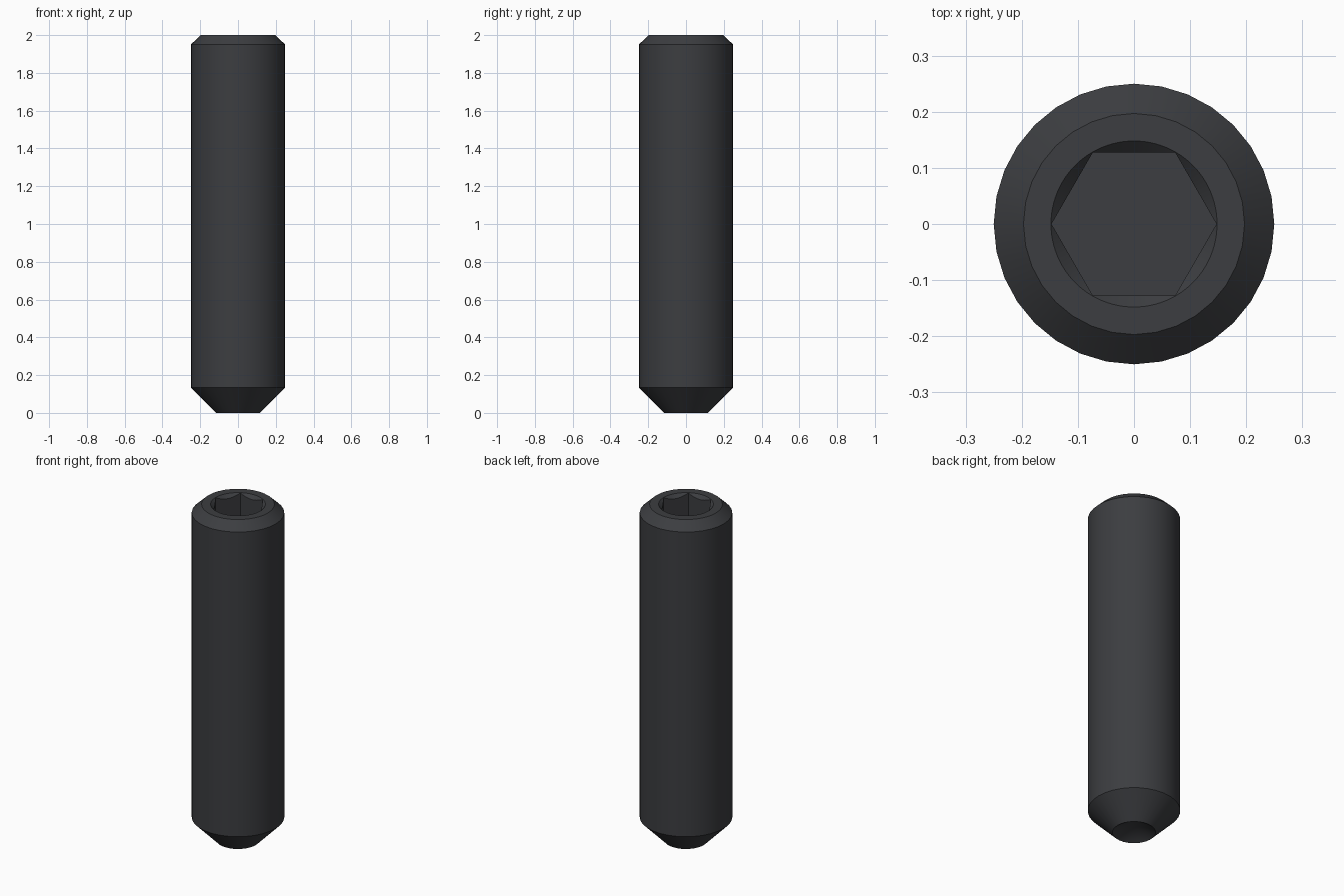
import bpy, bmesh, math

if "Cube" in bpy.data.objects:
    bpy.data.objects.remove(bpy.data.objects["Cube"])

SEG = 32


def lathe(name, profile, seg):
    """Closed solid of revolution from (radius, z) points running bottom to top."""
    bm = bmesh.new()
    rings = []
    for r, z in profile:
        n = 1 if r == 0 else seg
        rings.append([bm.verts.new((r * math.cos(2 * math.pi * i / seg),
                                    r * math.sin(2 * math.pi * i / seg), z)) for i in range(n)])
    for a, b in zip(rings, rings[1:]):
        for i in range(seg):
            j = (i + 1) % seg
            if len(a) == 1:
                bm.faces.new((a[0], b[j], b[i]))
            else:
                bm.faces.new((a[i], a[j], b[j], b[i]))
    for ring in (rings[0], rings[-1]):
        if len(ring) > 1:
            bm.faces.new(ring)
    bmesh.ops.recalc_face_normals(bm, faces=bm.faces)
    mesh = bpy.data.meshes.new(name)
    bm.to_mesh(mesh)
    bm.free()
    ob = bpy.data.objects.new(name, mesh)
    bpy.context.collection.objects.link(ob)
    return ob


# Screw body: conical cup in the tip, tapered point, shank, chamfered top
body = lathe("set_screw", [(0, 0.067), (0.117, 0), (0.25, 0.135),
                           (0.25, 1.95), (0.197, 2.0)], SEG)

# Hex socket and its countersink
hex_cut = lathe("hex_socket_cutter", [(0.147, 1.75), (0.147, 2.1)], 6)
sink_cut = lathe("countersink_cutter", [(0.108, 1.96), (0.168, 2.02)], 96)

bpy.context.view_layer.objects.active = body
body.select_set(True)
for cutter in (hex_cut, sink_cut):
    mod = body.modifiers.new(cutter.name, 'BOOLEAN')
    mod.operation = 'DIFFERENCE'
    mod.solver = 'EXACT'
    mod.object = cutter
    bpy.ops.object.modifier_apply(modifier=mod.name)
    bpy.data.objects.remove(cutter)

# Black oxide finish
mat = bpy.data.materials.new("black_oxide")
mat.diffuse_color = (0.045, 0.047, 0.052, 1)
mat.use_nodes = True
mat.node_tree.nodes["Principled BSDF"].inputs["Base Color"].default_value = mat.diffuse_color
body.data.materials.clear()
body.data.materials.append(mat)

bpy.ops.object.shade_smooth_by_angle(angle=math.radians(25))
